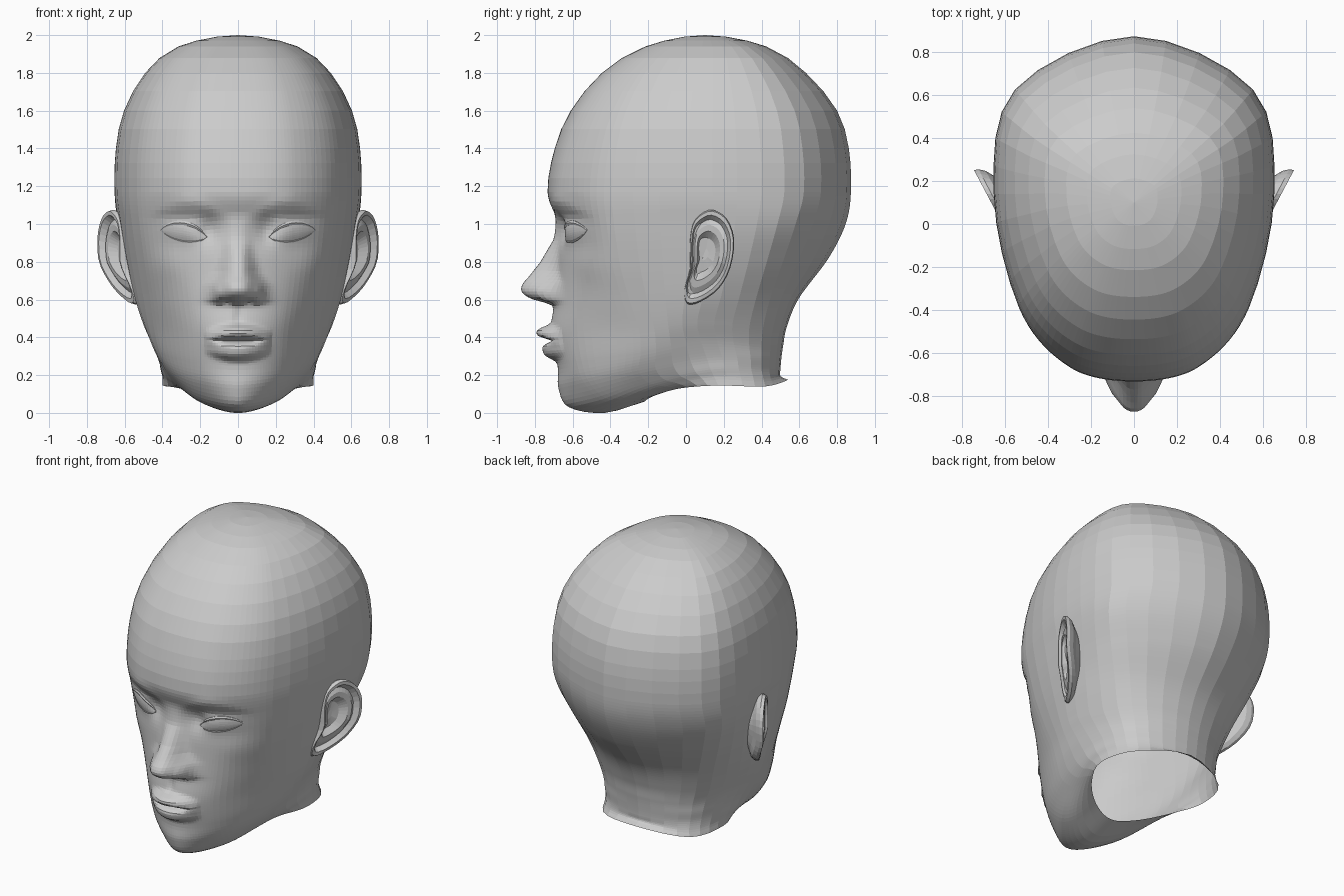
import bpy, bmesh, math
from mathutils import Vector
from mathutils.bvhtree import BVHTree

if "Cube" in bpy.data.objects:
    bpy.data.objects.remove(bpy.data.objects["Cube"])


def spline(p, t):
    """Catmull-Rom between p[1] and p[2]."""
    a, b, c, d = p
    return (b * 2 + (c - a) * t + (a * 2 - b * 5 + c * 4 - d) * t * t
            + (b * 3 - a - c * 3 + d) * t ** 3) * 0.5


def interp(v, pts):
    """Linear lookup in a list of (key, value) sorted by falling key."""
    if v >= pts[0][0]:
        return pts[0][1]
    for (k0, a), (k1, b) in zip(pts, pts[1:]):
        if v >= k1:
            return a + (b - a) * (k0 - v) / (k0 - k1)
    return pts[-1][1]


def bump(v, c, s, e=2):
    return math.exp(-abs((v - c) / s) ** e)


def finish(bm, name, recalc=False):
    if recalc:
        bmesh.ops.recalc_face_normals(bm, faces=bm.faces)
    me = bpy.data.meshes.new(name)
    bm.to_mesh(me)
    ob = bpy.data.objects.new(name, me)
    bpy.context.collection.objects.link(ob)
    m = ob.modifiers.new("mirror", 'MIRROR')
    m.merge_threshold = 0.0005
    return ob


def steps(counts):
    """Uneven subdivision: (segment, fraction) for each sample."""
    out = [(i, k / n) for i, n in enumerate(counts) for k in range(n)]
    return out + [(len(counts) - 1, 1.0)]


# Skull slices: height, forehead y, half width, back y
SKULL = [(1.94, -.215, .315, .425), (1.80, -.445, .49, .635), (1.60, -.61, .602, .80),
         (1.40, -.695, .645, .862), (1.17, -.733, .652, .873)]

# Lower head: six profiles from eye level down to the neck opening
FRONT = [(0, -.68, 1.0), (0, -.69, .8), (0, -.70, .585), (0, -.72, .42), (0, -.68, .25),
         (0, -.675, .13), (0, -.62, .03), (0, -.43, 0), (0, -.22, .06)]
CHEEK = [(.29, -.60, .98), (.28, -.595, .79), (.26, -.60, .585), (.24, -.605, .43), (.23, -.58, .27),
         (.22, -.54, .16), (.20, -.45, .07), (.18, -.33, .05), (.16, -.17, .09)]
JAW = [(.52, -.38, .99), (.495, -.35, .80), (.465, -.30, .60), (.445, -.25, .45), (.415, -.24, .32),
       (.37, -.25, .225), (.33, -.20, .16), (.32, -.11, .14), (.31, -.03, .13)]
SIDE = [(.63, .14, 1.0), (.595, .12, .81), (.55, .09, .62), (.50, .06, .48), (.453, .08, .38),
        (.42, .11, .29), (.41, .13, .23), (.40, .15, .19), (.40, .17, .145)]
NAPE = [(.55, .58, 1.0), (.49, .52, .82), (.41, .45, .62), (.36, .41, .46), (.33, .40, .36),
        (.32, .40, .29), (.31, .40, .23), (.31, .41, .18), (.32, .42, .14)]
BACK = [(0, .845, 1.0), (0, .755, .82), (0, .60, .61), (0, .535, .46), (0, .515, .36),
        (0, .505, .29), (0, .50, .23), (0, .50, .195), (0, .54, .175)]

rows = [[Vector((0, .1, 2.0))] * 6]
for z, f, w, b in SKULL:
    c = .14
    rows.append([Vector(p) for p in (
        (0, f, z), (.465 * w, c + .92 * (f - c), z), (.82 * w, c + .61 * (f - c), z),
        (w, c, z), (.85 * w, c + .66 * (b - c), z), (0, b, z))])
rows += [[Vector(p) for p in r] for r in zip(FRONT, CHEEK, JAW, SIDE, NAPE, BACK)]
first = [Vector((2 * a.x - b.x, 2 * a.y - b.y, b.z)) for a, b in zip(rows[0], rows[1])]
last = [a * 2 - b for a, b in zip(rows[-1], rows[-2])]
rows = [first] + rows + [last]

NOSE_H = [(1.06, 0), (1.0, .010), (.92, .02), (.8, .08), (.72, .14), (.685, .17), (.66, .178),
          (.635, .172), (.61, .135), (.592, .09), (.578, .015), (.55, 0)]
NOSE_W = [(1.0, .055), (.85, .065), (.75, .08), (.68, .112), (.6, .125)]


def features(x, z):
    """How far the face stands forward of the plain loft."""
    d = interp(z, NOSE_H) * bump(x, 0, interp(z, NOSE_W), 2.8)
    d += .02 * bump(x, .11, .025) * bump(z, .64, .04)               # nostril wings
    d -= .035 * bump(x, .055, .028) * bump(z, .59, .012)            # nostrils
    d -= .012 * bump(x, 0, .022) * bump(z, .51, .05)                # groove over the lip
    wide = max(0, 1 - (x / .18) ** 2)
    d += .072 * wide * bump(z, .425 - .9 * x * x, .036, 3)          # upper lip
    d += .058 * wide * bump(z, .327 + 1.2 * x * x, .045, 3.5)       # lower lip
    d -= .03 * wide ** .7 * bump(z, .382, .011)                     # mouth line
    d -= .03 * bump(x, .15, .055) * bump(z, .97, .07)               # inner eye hollows
    d -= .008 * bump(x, .29, .13) * bump(z, 1.035, .025)            # lid fold
    d += .014 * bump(x, .29, .11) * bump(z, .96, .06)               # eyeball swell
    d += .010 * bump(x, .26, .15) * bump(z, 1.115 - 2 * (x - .27) ** 2, .04)  # brow
    d += .010 * bump(x, .38, .10) * bump(z, .78, .09)               # cheekbone
    return d


# Head shell (right half, mirrored)
bm = bmesh.new()
ring_steps = steps([16, 9, 4, 4, 4])
grid = []
for j, t in steps([3, 2, 2, 2, 3, 8, 9, 14, 11, 13, 6, 5, 4, 3]):
    if j == 0 and t == 0:
        continue
    m = [spline([rows[j + k][i] for k in range(4)], t) for i in range(6)]
    flip = lambda v: Vector((-v.x, v.y, v.z))
    m = [flip(m[1])] + m + [flip(m[4])]
    line = []
    for i, u in ring_steps:
        p = spline(m[i:i + 4], u)
        if p.y < -.2 and p.z > .15:
            p.y -= features(p.x, p.z)
        line.append(bm.verts.new(p))
    grid.append(line)
top = bm.verts.new((0, .1, 2.0))
for a, b in zip(grid[0], grid[0][1:]):
    bm.faces.new((top, a, b))
for r, s in zip(grid, grid[1:]):
    for i in range(len(r) - 1):
        bm.faces.new((r[i], s[i], s[i + 1], r[i + 1]))
bm.normal_update()
tree = BVHTree.FromBMesh(bm)
finish(bm, "head")


def skin_y(x, z):
    hit = tree.ray_cast(Vector((x, -2, z)), Vector((0, 1, 0)))[0]
    return hit.y if hit else -.6


# Eyes: almond patches bulging out of the face
def almond(a, v):
    """a runs from inner to outer corner, v from lower to upper lid, both -1..1."""
    mid = .95 + .018 * a
    return .287 + .122 * a, mid + (.055 if v > 0 else .042) * v * (1 - a * a) ** .8


N, M = 14, 8
bm = bmesh.new()
patch = []
for i in range(N + 1):
    a = -1 + 2 * i / N
    col = []
    for j in range(M + 1):
        v = -1 + 2 * j / M
        x, z = almond(a, v)
        col.append(bm.verts.new((x, skin_y(x, z) - .003 - .007 * (1 - a * a) * (1 - v * v), z)))
    patch.append(col)
for c, d in zip(patch, patch[1:]):
    for j in range(M):
        bm.faces.new((c[j], d[j], d[j + 1], c[j + 1]))
bmesh.ops.remove_doubles(bm, verts=bm.verts, dist=.0005)
finish(bm, "eye")


# Eyelids: tapered rims along the almond edge
def eyelid(name, v, radius):
    bm = bmesh.new()
    loops = []
    for i in range(N + 1):
        a = -1 + 2 * i / N
        x, z = almond(a, v)
        y = skin_y(x, z)
        r = radius * (.35 + .65 * (1 - a * a))
        loops.append([bm.verts.new((x, y + r * math.cos(k * math.pi / 3),
                                    z + 1.1 * r * math.sin(k * math.pi / 3))) for k in range(6)])
    for c, d in zip(loops, loops[1:]):
        for k in range(6):
            bm.faces.new((c[k], d[k], d[(k + 1) % 6], c[(k + 1) % 6]))
    bm.faces.new(loops[0])
    bm.faces.new(loops[-1])
    finish(bm, name, True)


eyelid("upper_eyelid", 1, .012)
eyelid("lower_eyelid", -1, .007)

# Ears: outline (y, z) swept through rings of (scale, outward offset)
OUTLINE = [(.02, .90), (.035, 1.0), (.075, 1.05), (.14, 1.075), (.215, 1.03), (.255, .92),
           (.235, .77), (.175, .66), (.08, .59), (.005, .577), (-.01, .65), (.02, .76)]
RINGS = [(.60, -.13), (.78, -.075), (.95, -.045), (1.0, -.015), (.97, .008), (.88, .008), (.78, -.022),
         (.66, -.010), (.52, -.012), (.36, -.05), (.12, -.055)]
pts = [Vector(p) for p in OUTLINE]
n = len(pts)
smooth = [spline([pts[(i + k - 1) % n] for k in range(4)], t / 3) for i in range(n) for t in range(3)]
mid = Vector((.10, .84))
bm = bmesh.new()
loops = []
for s, off in RINGS:
    loop = []
    for p in smooth:
        q = mid + (p - mid) * s
        drop = min(1, max(0, (.8 - q.y) / .2))
        loop.append(bm.verts.new((.62 + .53 * (q.x - .03) - .06 * drop + off, q.x, q.y)))
    loops.append(loop)
for r, s in zip(loops, loops[1:]):
    for k in range(len(r)):
        e = (k + 1) % len(r)
        bm.faces.new((r[k], r[e], s[e], s[k]))
bm.faces.new(loops[0])
bm.faces.new(loops[-1])
finish(bm, "ear", True)
